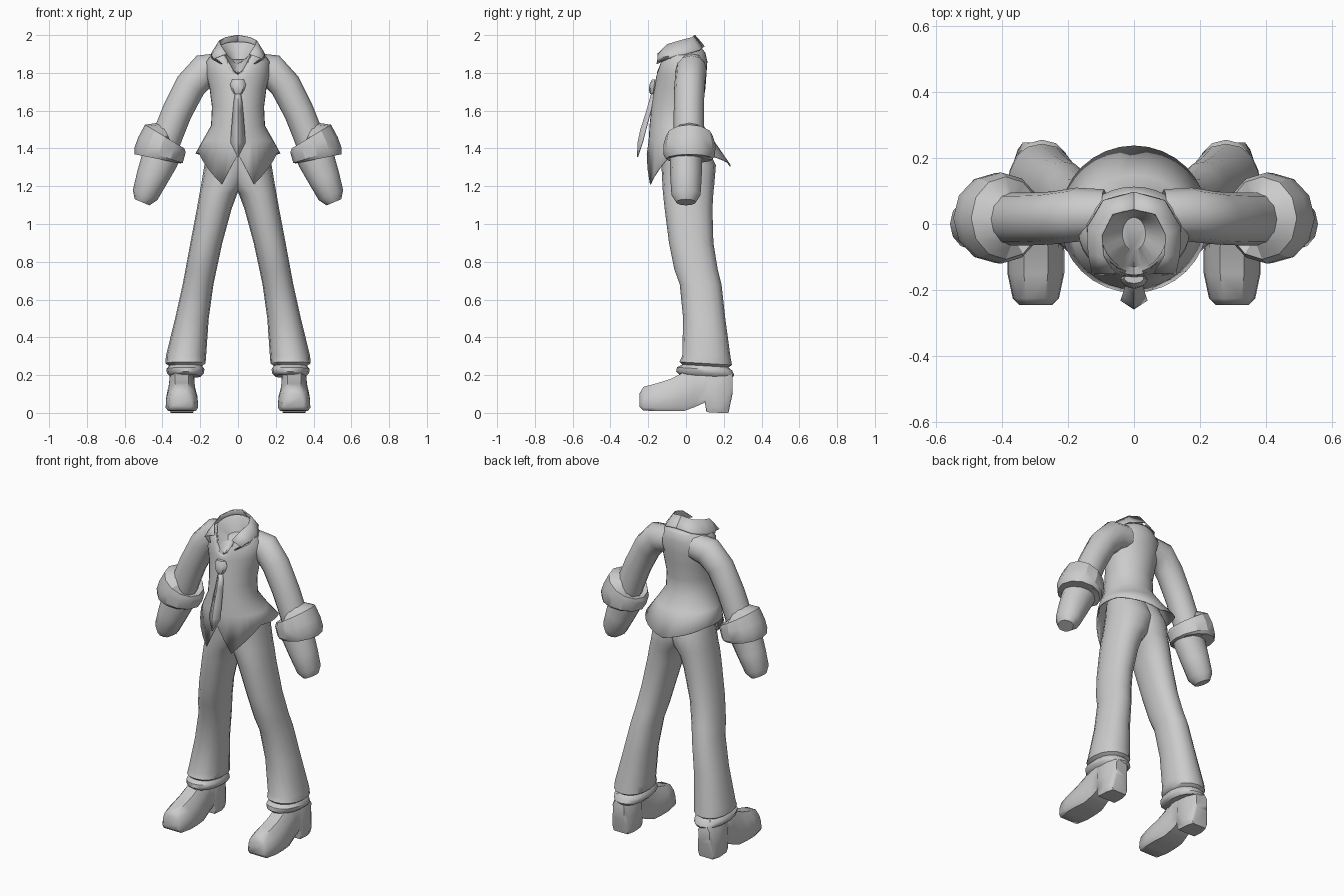
import bpy, bmesh, math
from mathutils import Vector


def make(name, rings, closed=True, cap0=False, cap1=False, mirror=False, thick=0, angle=40):
    """Skin a list of equal-length point rings."""
    bm = bmesh.new()
    vs = [[bm.verts.new(p) for p in r] for r in rings]
    n = len(vs[0])
    for a, b in zip(vs, vs[1:]):
        for i in range(n if closed else n - 1):
            j = (i + 1) % n
            bm.faces.new((a[i], a[j], b[j], b[i]))
    if cap0:
        bm.faces.new(vs[0])
    if cap1:
        bm.faces.new(vs[-1])
    bmesh.ops.recalc_face_normals(bm, faces=bm.faces)
    me = bpy.data.meshes.new(name)
    bm.to_mesh(me)
    bm.free()
    ob = bpy.data.objects.new(name, me)
    bpy.context.collection.objects.link(ob)
    bpy.ops.object.select_all(action='DESELECT')
    ob.select_set(True)
    bpy.context.view_layer.objects.active = ob
    bpy.ops.object.shade_smooth_by_angle(angle=math.radians(angle))
    if mirror:
        m = ob.modifiers.new("mirror", 'MIRROR')
        m.use_clip = False
        m.use_mirror_merge = False
    if thick:
        s = ob.modifiers.new("thickness", 'SOLIDIFY')
        s.thickness = thick
        s.offset = 0
    return ob


def lerp_table(t, table):
    for (a, va), (b, vb) in zip(table, table[1:]):
        if t <= b:
            return va + (vb - va) * (t - a) / (b - a)
    return table[-1][1]


def oval(z, x0, x1, yf, yb, n=16, dip=0, power=1.0, slope=0):
    """Horizontal ring; dip lowers the front centre, z may be a function of angle from front."""
    pts = []
    for i in range(n):
        a = 2 * math.pi * i / n
        s, c = math.sin(a), math.cos(a)
        sx = math.copysign(abs(s) ** power, s)
        cy = math.copysign(abs(c) ** power, c)
        x = (x0 + x1) / 2 + (x1 - x0) / 2 * sx
        y = (yf + yb) / 2 - (yb - yf) / 2 * cy
        deg = math.degrees(a)
        zz = z(min(deg, 360 - deg)) if callable(z) else z
        pts.append(Vector((x, y, zz - dip * max(0, c) ** 5 + slope * y)))
    return pts


def tube(name, path, n=12, **kw):
    """Tube bent in the xz plane: path of (x, z, y, radius, y radius)."""
    rings = []
    for i, (x, z, y, r, ry) in enumerate(path):
        p, q = path[max(i - 1, 0)], path[min(i + 1, len(path) - 1)]
        t = Vector((q[0] - p[0], 0, q[1] - p[1])).normalized()
        side = Vector((-t.z, 0, t.x))
        rings.append([Vector((x, y, z)) + side * r * math.cos(2 * math.pi * k / n)
                      + Vector((0, ry * math.sin(2 * math.pi * k / n), 0)) for k in range(n)])
    return make(name, rings, mirror=True, **kw)


# Fitted jacket with pointed front hem and rounded tail
hem = [(0, 1.37), (22.5, 1.21), (67.5, 1.375), (112.5, 1.37), (180, 1.305)]
body = [oval(lambda d: lerp_table(d, hem), -.222, .222, -.205, .235, 32)]
for z, rx, yf, yb, dip in [(1.44, .185, -.195, .145, 0), (1.52, .14, -.19, .09, 0),
                           (1.62, .135, -.18, .085, 0), (1.72, .148, -.165, .1, 0),
                           (1.79, .165, -.158, .105, .03), (1.86, .165, -.155, .11, .08),
                           (1.905, .13, -.15, .1, .12), (1.93, .1, -.14, .08, .14)]:
    body.append(oval(z, -rx, rx, yf, yb, 32, dip))
make("jacket", body, thick=.006)

# Shirt neck, folded inwards to a small hollow
make("shirt_neck", [oval(1.86, -.11, .11, -.155, .07, 24, .06),
                    oval(1.95, -.098, .098, -.145, .05, 24, .11, slope=.3),
                    oval(1.94, -.088, .088, -.13, .04, 24, .11, slope=.3),
                    oval(1.87, -.035, .035, -.08, .02, 24, .03)], cap1=True)

# Turned-down collar, mirrored about the centre back
top = [(0, .045, 2.0), (.065, .03, 1.987), (.098, -.035, 1.97), (.092, -.1, 1.95), (.06, -.15, 1.9)]
low = [(0, .093, 1.945), (.09, .068, 1.925), (.138, -.01, 1.905), (.137, -.09, 1.89), (.125, -.15, 1.875)]
tip = [(0, .095, 1.938), (.092, .07, 1.918), (.14, -.01, 1.895), (.136, -.095, 1.875), (.085, -.156, 1.847)]
make("collar", [top, low, tip], closed=False, mirror=True, thick=.006)

# Tie knot and curved blade with a raised middle
make("tie_knot", [oval(z, -w, w, yc - d, yc + d, 8) for z, w, yc, d in
                  [(1.765, .03, -.165, .015), (1.74, .042, -.168, .025),
                   (1.71, .034, -.172, .025), (1.688, .02, -.175, .015)]], cap0=True, cap1=True)
blade = []
for z, w, yc, ye in [(1.70, .016, -.18, -.165), (1.6, .026, -.208, -.185),
                     (1.5, .034, -.24, -.212), (1.43, .04, -.255, -.23), (1.355, .002, -.257, -.255)]:
    blade.append([(-w, ye, z), (0, yc, z), (w, ye, z)])
make("tie_blade", blade, closed=False, thick=.004, angle=25)

# Sleeves, turned-back cuffs and forearms
tube("sleeve", [(.09, 1.825, .03, .08, .075), (.175, 1.815, .028, .088, .082),
                (.25, 1.735, .018, .083, .08), (.322, 1.595, .015, .08, .08),
                (.366, 1.485, .015, .08, .08), (.395, 1.41, .015, .08, .08)])
tube("sleeve_cuff", [(.372, 1.47, .015, .075, .08), (.388, 1.463, .018, .122, .125),
                     (.402, 1.42, .018, .132, .138), (.42, 1.365, .018, .134, .136),
                     (.427, 1.345, .018, .122, .124), (.421, 1.36, .01, .085, .08)], angle=30)
tube("forearm", [(.395, 1.39, .005, .1, .088), (.415, 1.34, .0, .098, .086),
                 (.455, 1.245, .0, .085, .083), (.492, 1.153, .0, .07, .077),
                 (.508, 1.115, .0, .042, .052)], cap0=True, cap1=True, angle=50)

# Trouser legs, overlapping at the hips, with a fold and lip at the hem
legs = [(1.43, -.08, .155, -.13, .1), (1.31, -.08, .178, -.13, .158), (1.21, -.04, .195, -.125, .15),
        (1.165, .002, .203, -.122, .145), (1.08, .034, .218, -.113, .14), (.9, .083, .252, -.09, .145),
        (.76, .113, .278, -.062, .168), (.68, .13, .293, -.033, .188), (.5, .155, .333, -.015, .208),
        (.3, .169, .382, -.02, .235), (.268, .172, .384, -.035, .243), (.255, .19, .365, -.02, .225),
        (.238, .178, .38, -.048, .245), (.215, .18, .376, -.052, .255), (.2, .195, .358, -.035, .245),
        (.205, .25, .34, .03, .18)]
make("trouser_leg", [oval(z, a, b, f, k, 16, power=.9, slope=-.06 if z < .28 else 0)
                     for z, a, b, f, k in legs], cap0=True, cap1=True, mirror=True, angle=50)

# Shoes: cross-sections along y (y, half width, sole height, top height, top width)
section = [(-.245, .05, .03, .105, .6), (-.225, .07, .012, .138, .6), (-.15, .086, .01, .158, .6),
           (-.08, .086, .01, .18, .6), (-.01, .078, .01, .215, .65), (.05, .068, .032, .24, .75),
           (.1, .064, .055, .245, .8), (.108, .07, .004, .245, .75), (.18, .07, .0, .245, .7),
           (.225, .055, .0, .235, .7), (.246, .04, .1, .2, .8)]
shoe = []
for y, w, z0, z1, k in section:
    h = z1 - z0
    half = [(w * .85, 0), (w, h * .12), (w * .96, h * .45), (w * (k + .2), h * .75), (w * k * .7, h)]
    ring = [(a, b) for a, b in half] + [(-a, b) for a, b in reversed(half)]
    shoe.append([(.297 + a, y, z0 + b) for a, b in ring])
make("shoe", shoe, cap0=True, cap1=True, mirror=True, angle=45)
